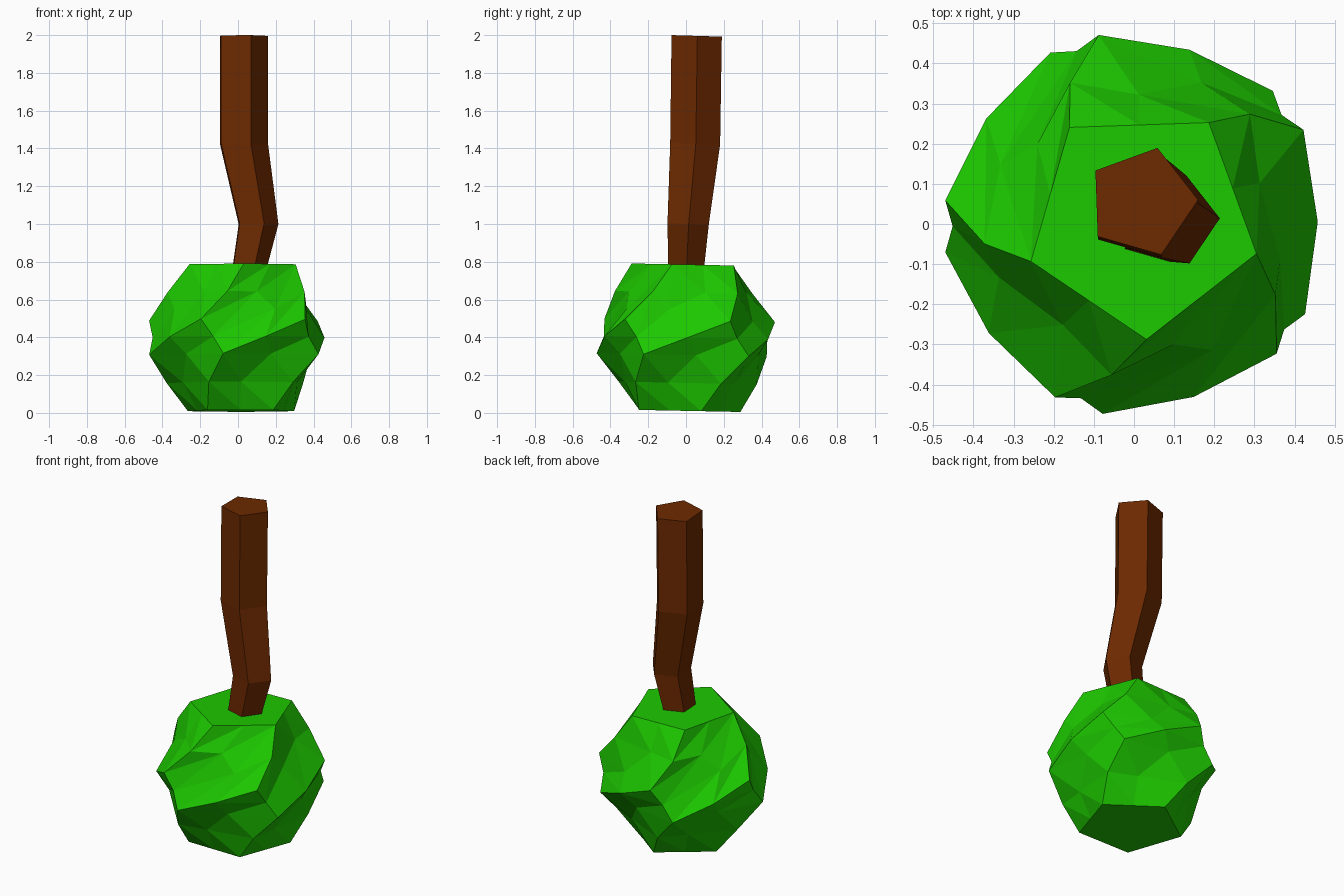
import bpy, bmesh
from math import radians, cos, sin
from mathutils import Vector, Matrix

if "Cube" in bpy.data.objects:
    bpy.data.objects.remove(bpy.data.objects["Cube"])


def material(name, rgb):
    m = bpy.data.materials.new(name)
    m.diffuse_color = (*rgb, 1)
    m.use_nodes = True
    m.node_tree.nodes["Principled BSDF"].inputs["Base Color"].default_value = m.diffuse_color
    return m


def finish(bm, name, mat):
    bmesh.ops.recalc_face_normals(bm, faces=bm.faces)
    me = bpy.data.meshes.new(name)
    bm.to_mesh(me)
    bm.free()
    me.materials.append(mat)
    bpy.context.collection.objects.link(bpy.data.objects.new(name, me))


def ring(bm, radius, z, start, cx=0, cy=0, slope=0):
    pts = []
    for i in range(5):
        a = radians(start + 72 * i)
        y = radius * sin(a)
        pts.append(bm.verts.new((cx + radius * cos(a), cy + y, z - slope * y)))
    return pts


def fan(bm, pts, apex=0):
    p = pts[apex:] + pts[:apex]
    for k in range(1, 4):
        bm.faces.new((p[0], p[k], p[k + 1]))


# Foliage: triangulated dodecahedron, subdivided once, then twisted around z
R, MID, TWIST = 0.487, 0.398, 96
UPPER = (0, 3, 4, 0, 4)   # fan corner of each upper pentagon
LOWER = (0, 0, 0, 0, 0)   # fan corner of each lower pentagon
bm = bmesh.new()
T = ring(bm, 0.607 * R, 0.795 * R, -53.3)
U = ring(bm, 0.982 * R, 0.188 * R, -53.3)
L = ring(bm, 0.982 * R, -0.188 * R, -17.3)
B = ring(bm, 0.607 * R, -0.795 * R, -17.3)
fan(bm, T)
fan(bm, B[::-1])
for i in range(5):
    j = (i + 1) % 5
    fan(bm, [T[i], U[i], L[i], U[j], T[j]], UPPER[i])
    fan(bm, [L[i], B[i], B[j], L[j], U[j]], LOWER[i])
bmesh.ops.subdivide_edges(bm, edges=bm.edges[:], cuts=1, use_grid_fill=True)
tilt = Matrix.Rotation(-0.02, 3, 'X')
for v in bm.verts:
    z = v.co.z
    turn = radians(TWIST * z + 2.5 * sin(8 * z))
    co = tilt @ (Matrix.Rotation(turn, 3, 'Z') @ v.co)
    v.co = co + Vector((0.003 + 0.008 * z + 0.1 * z * z, 0, MID))
finish(bm, "foliage", material("leaf_green", (0.012, 0.58, 0.0)))

# Trunk: bent five-sided stem, its thin end hidden inside the foliage
bm = bmesh.new()
path = [(0.01, -0.01, 0.55, 0.085), (0.099, 0.01, 1.0, 0.115),
        (0.02, 0.047, 1.425, 0.139), (0.02, 0.055, 1.996, 0.14)]
rings = [ring(bm, r, z, 2, x, y, 0.03) for x, y, z, r in path]
for a, b in zip(rings, rings[1:]):
    for i in range(5):
        j = (i + 1) % 5
        bm.faces.new((a[i], a[j], b[j], b[i]))
bm.faces.new(rings[0][::-1])
bm.faces.new(rings[-1])
finish(bm, "trunk", material("bark_brown", (0.15, 0.022, 0.0)))
